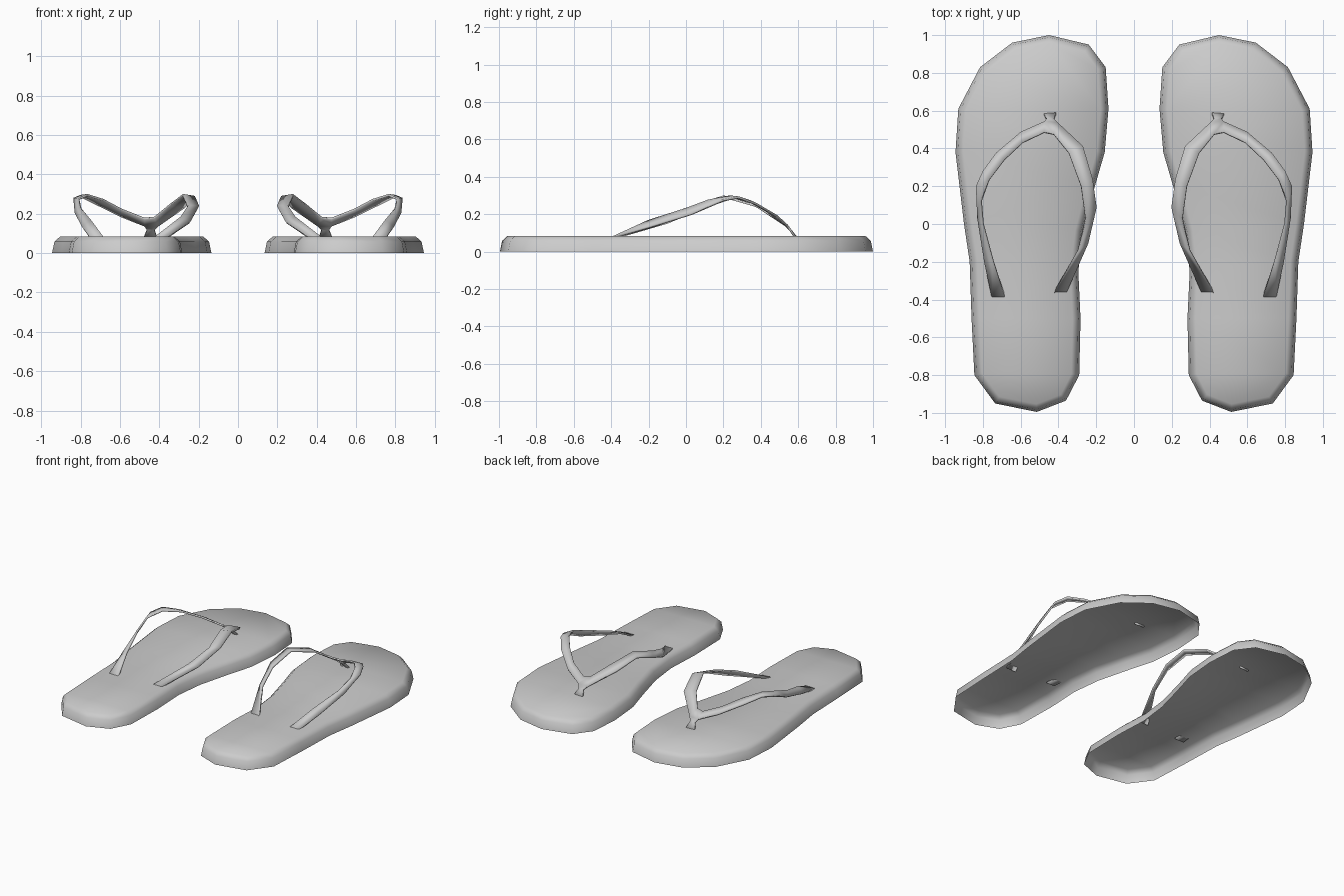
import bpy, bmesh
from mathutils import Vector

if "Cube" in bpy.data.objects:
    bpy.data.objects.remove(bpy.data.objects["Cube"])


def finish(name, bm, thickness=0, angle=None):
    bmesh.ops.recalc_face_normals(bm, faces=bm.faces)
    mesh = bpy.data.meshes.new(name)
    bm.to_mesh(mesh)
    bm.free()
    ob = bpy.data.objects.new(name, mesh)
    bpy.context.collection.objects.link(ob)
    if thickness:
        mod = ob.modifiers.new("thickness", 'SOLIDIFY')
        mod.thickness = thickness
        mod.offset = 0
    # the other sandal of the pair
    ob.modifiers.new("pair", 'MIRROR').use_mirror_merge = False
    bpy.context.view_layer.objects.active = ob
    ob.select_set(True)
    if angle:
        bpy.ops.object.shade_smooth_by_angle(angle=angle)
    else:
        bpy.ops.object.shade_smooth()
    ob.select_set(False)


def inset(points, d):
    # move a clockwise outline inward by d
    out = []
    n = len(points)
    for i, p in enumerate(points):
        t = (Vector(points[(i + 1) % n]) - Vector(points[i - 1])).normalized()
        out.append((p[0] + t.y * d, p[1] - t.x * d))
    return out


# Sole: hollow shell with rounded upper edge, open underneath
outline = [(.45, 1), (.645, .96), (.815, .83), (.93, .61), (.945, .38),
           (.90, 0), (.87, -.2), (.86, -.5), (.845, -.80), (.735, -.95),
           (.515, -.995), (.36, -.935), (.29, -.80), (.283, -.5), (.295, -.25),
           (.27, -.04), (.21, .19), (.155, .38), (.135, .61), (.15, .83),
           (.24, .95)]
bm = bmesh.new()
rings = [[bm.verts.new((x, y, z)) for x, y in inset(outline, d)]
         for z, d in ((0, 0), (.058, .012), (.085, .042))]
n = len(outline)
for a, b in zip(rings, rings[1:]):
    for i in range(n):
        j = (i + 1) % n
        bm.faces.new((a[i], a[j], b[j], b[i]))
top = bm.faces.new(rings[-1])
bmesh.ops.triangulate(bm, faces=[top])
finish("sole", bm)

# Strap: ribbon given by outer and inner edge points, heel to toe and back
outer = [(.75, -.395, .075), (.79, -.2, .13), (.825, .03, .2), (.835, .2, .275),
         (.80, .28, .29), (.73, .375, .255), (.60, .485, .19), (.475, .54, .14),
         (.405, .535, .14), (.27, .41, .235), (.22, .24, .285), (.20, .09, .235),
         (.245, -.1, .155), (.365, -.375, .075)]
inner = [(.68, -.395, .075), (.745, -.2, .165), (.80, .0, .23), (.81, .12, .275),
         (.765, .235, .295), (.685, .34, .27), (.59, .43, .22), (.475, .485, .175),
         (.425, .475, .18), (.345, .375, .245), (.28, .2, .295), (.255, .03, .24),
         (.295, -.14, .18), (.43, -.375, .075)]
bm = bmesh.new()
vo = [bm.verts.new(p) for p in outer]
vi = [bm.verts.new(p) for p in inner]
for k in range(len(vo) - 1):
    bm.faces.new((vo[k], vo[k + 1], vi[k + 1], vi[k]))
# Toe post joined to the front of the strap
neck = [bm.verts.new(p) for p in ((.462, .555, .12), (.425, .555, .12))]
foot = [bm.verts.new(p) for p in ((.48, .585, .075), (.41, .59, .075))]
bm.faces.new((vo[8], vo[7], neck[0], neck[1]))
bm.faces.new((neck[1], neck[0], foot[0], foot[1]))
finish("strap", bm, thickness=.012, angle=.7)
